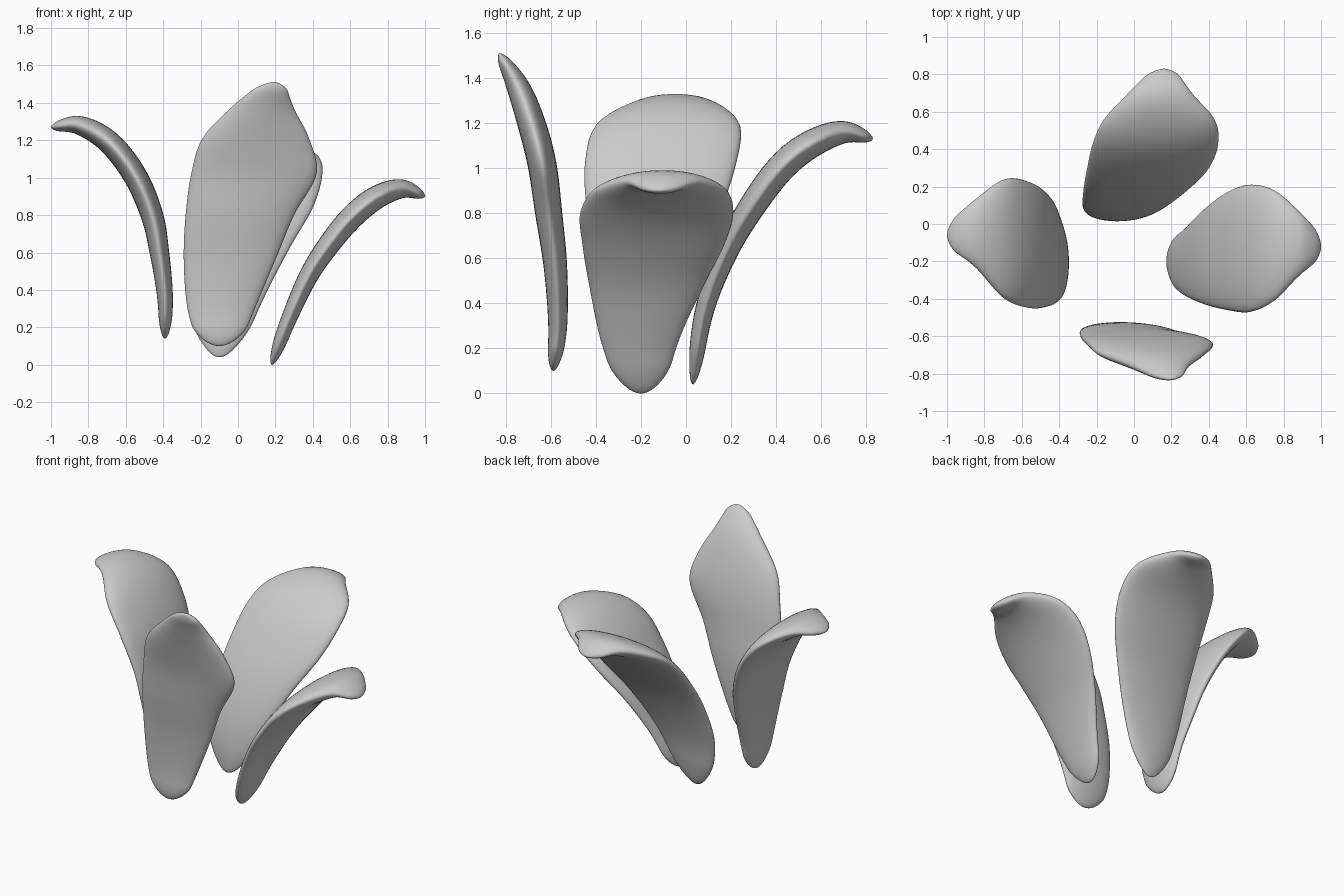
import bpy, bmesh, math
from mathutils import Vector

cube = bpy.data.objects.get("Cube")
if cube:
    bpy.data.objects.remove(cube)

grey = bpy.data.materials.new("soft_grey")
grey.use_nodes = True
colour = (0.6, 0.6, 0.6, 1)
grey.diffuse_color = colour
grey.node_tree.nodes["Principled BSDF"].inputs["Base Color"].default_value = colour

RINGS, SIDES = 56, 40
# Half thickness from base to tip
THICK = [.03, .042, .052, .06, .064, .062, .05, .02]


def spline(points, t):
    """Smooth interpolation through stations, t counted in stations."""
    i = min(int(t), len(points) - 2)
    f = t - i
    b, c = points[i], points[i + 1]
    a = points[i - 1] if i else 2 * b - c
    d = points[i + 2] if i + 2 < len(points) else 2 * c - b
    return b + (c - a) * f / 2 + (2 * a - 5 * b + 4 * c - d) * f * f / 2 \
        + (3 * b - a - 3 * c + d) * f ** 3 / 2


def petal(name, outward, across, stations):
    """Loft lens sections along a curve; station = outward, height, edge, edge."""
    rows = [Vector(s + (h,)) for s, h in zip(stations, THICK)]
    last = len(rows) - 1
    up = Vector((0, 0, 1))
    bm = bmesh.new()
    rings = []
    for k in range(RINGS + 1):
        t = last * (1 - math.cos(math.pi * (.01 + .98 * k / RINGS))) / 2
        r, z, lo, hi, half = spline(rows, t)
        p, q = spline(rows, max(t - .05, 0)), spline(rows, min(t + .05, last))
        tangent = (outward * (q[0] - p[0]) + up * (q[1] - p[1])).normalized()
        normal = tangent.cross(across)
        # Round both ends off
        u = min(1, t / .6, (last - t) / .35)
        cap = math.sqrt(max(0, 1 - (1 - u) ** 2))
        centre = outward * r + up * z + across * (lo + hi) / 2
        ring = []
        for j in range(SIDES):
            a = math.tau * j / SIDES
            ring.append(bm.verts.new(centre
                        + across * (math.cos(a) * cap * (hi - lo) / 2)
                        + normal * (math.sin(a) * cap * half)))
        rings.append(ring)
    for lower, upper in zip(rings, rings[1:]):
        for j in range(SIDES):
            n = (j + 1) % SIDES
            bm.faces.new((lower[j], lower[n], upper[n], upper[j]))
    bm.faces.new(rings[0])
    bm.faces.new(rings[-1])
    bmesh.ops.recalc_face_normals(bm, faces=bm.faces)
    for face in bm.faces:
        face.smooth = True
    mesh = bpy.data.meshes.new(name)
    bm.to_mesh(mesh)
    bm.free()
    mesh.materials.append(grey)
    bpy.context.collection.objects.link(bpy.data.objects.new(name, mesh))


X, Y = Vector((1, 0, 0)), Vector((0, 1, 0))

petal("front_petal", -Y, X, [
    (.59, .1, -.21, .01), (.57, .3, -.27, .09), (.58, .56, -.29, .2), (.61, .8, -.28, .3),
    (.64, 1.02, -.25, .42), (.69, 1.21, -.19, .38), (.75, 1.37, -.04, .3), (.83, 1.51, .13, .25)])

petal("back_petal", Y, X, [
    (.03, .04, -.2, .0), (.08, .36, -.27, .14), (.18, .63, -.27, .28), (.3, .84, -.25, .4),
    (.43, 1.01, -.22, .45), (.56, 1.11, -.16, .43), (.7, 1.16, -.03, .31), (.83, 1.13, .1, .22)])

petal("left_petal", X, Y, [
    (.18, .0, -.3, -.1), (.27, .24, -.38, -.03), (.38, .48, -.43, .08), (.5, .66, -.46, .17),
    (.62, .8, -.47, .21), (.75, .9, -.41, .18), (.88, .94, -.28, .07), (1, .9, -.18, -.06)])

petal("right_petal", -X, Y, [
    (.39, .14, -.3, -.1), (.39, .36, -.38, -.03), (.42, .6, -.42, .07), (.46, .8, -.44, .15),
    (.55, 1.01, -.45, .22), (.69, 1.19, -.4, .24), (.85, 1.28, -.23, .13), (1, 1.27, -.12, .0)])
